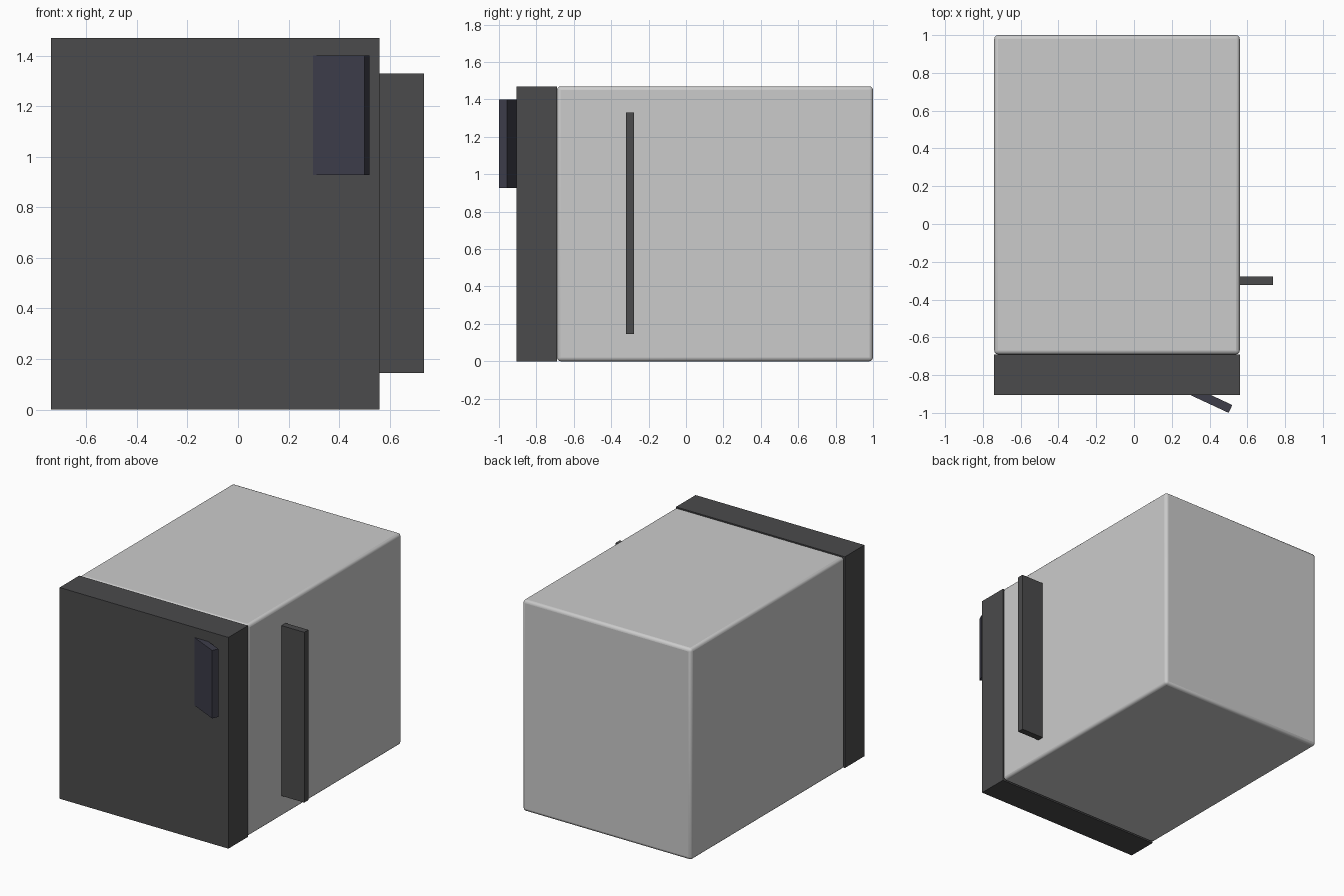
import bpy
import math
from mathutils import Matrix

if "Cube" in bpy.data.objects:
    bpy.data.objects.remove(bpy.data.objects["Cube"])


def material(name, rgb):
    m = bpy.data.materials.new(name)
    m.diffuse_color = (*rgb, 1)
    m.use_nodes = True
    m.node_tree.nodes["Principled BSDF"].inputs["Base Color"].default_value = m.diffuse_color
    return m


def box(name, lo, hi, mat=None):
    """Axis-aligned box between two corners, with its origin at the centre."""
    centre = [(a + b) / 2 for a, b in zip(lo, hi)]
    size = [b - a for a, b in zip(lo, hi)]
    bpy.ops.mesh.primitive_cube_add(size=1, location=centre)
    ob = bpy.context.object
    ob.name = name
    ob.data.transform(Matrix.Diagonal((*size, 1)))
    if mat:
        ob.data.materials.append(mat)
    return ob


dark = material("dark_plastic", (0.07, 0.07, 0.072))
handle_mat = material("handle_plastic", (0.047, 0.047, 0.068))

# Cabinet with softly rounded edges
cabinet = box("cabinet", (-0.74, -0.69, 0), (0.56, 1.0, 1.47))
bevel = cabinet.modifiers.new("Bevel", "BEVEL")
bevel.width = 0.02
bevel.segments = 3
bpy.ops.object.shade_smooth_by_angle(angle=math.radians(35))

# Door slab on the front
box("door", (-0.74, -0.905, 0), (0.56, -0.69, 1.47), dark)

# Vertical fin on the right side
box("side_fin", (0.54, -0.322, 0.145), (0.736, -0.277, 1.33), dark)

# Slanted door handle: the inner end sinks into the door
handle = box("door_handle", (-0.25, 0, 0.927), (0, 0.046, 1.40), handle_mat)
handle.data.transform(Matrix.Translation((-0.125, 0.023, 0)))
handle.location = (0.501, -1.0, handle.location.z)
handle.rotation_euler.z = math.radians(-25)
